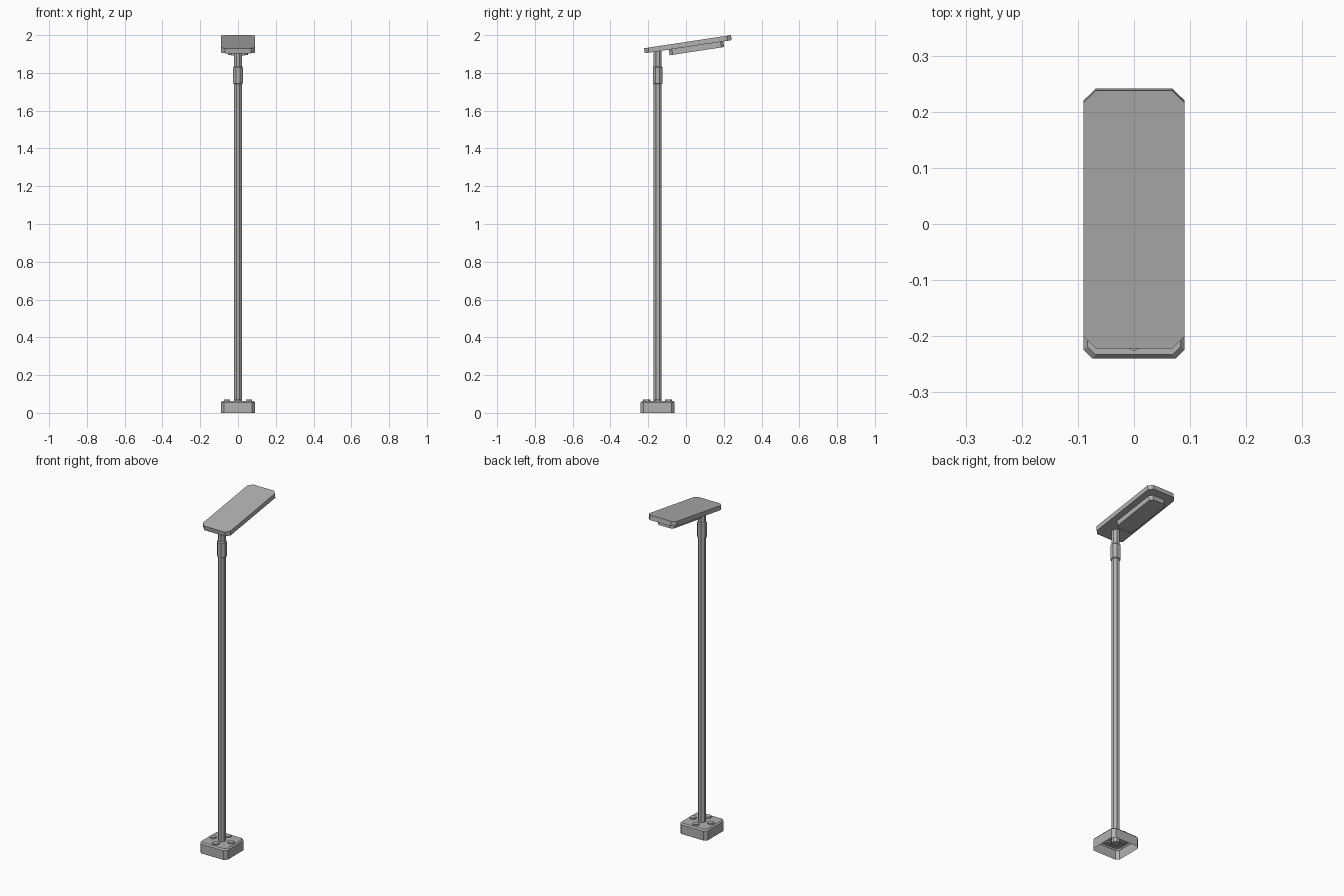
import bpy
import math

if "Cube" in bpy.data.objects:
    bpy.data.objects.remove(bpy.data.objects["Cube"])

POLE_Y = -0.15

# Dark grey painted metal
metal = bpy.data.materials.new("dark_grey_metal")
metal.diffuse_color = (0.44, 0.44, 0.44, 1)
metal.use_nodes = True
metal.node_tree.nodes["Principled BSDF"].inputs["Base Color"].default_value = metal.diffuse_color


def make(name, rings, cap_bottom=True, cap_top=True):
    """Loft rings of (x, y, z) points from bottom to top."""
    n = len(rings[0])
    verts = [p for ring in rings for p in ring]
    faces = [(k * n + i, k * n + (i + 1) % n, (k + 1) * n + (i + 1) % n, (k + 1) * n + i)
             for k in range(len(rings) - 1) for i in range(n)]
    if cap_bottom:
        faces.append(tuple(reversed(range(n))))
    if cap_top:
        faces.append(tuple(range(len(verts) - n, len(verts))))
    mesh = bpy.data.meshes.new(name)
    mesh.from_pydata(verts, [], faces)
    mesh.materials.append(metal)
    ob = bpy.data.objects.new(name, mesh)
    bpy.context.collection.objects.link(ob)
    return ob


def clipped_rect(hx, hy, c, z):
    """Rectangle with chamfered corners."""
    return [(x, y, z) for x, y in (
        (hx, -hy + c), (hx, hy - c), (hx - c, hy), (-hx + c, hy),
        (-hx, hy - c), (-hx, -hy + c), (-hx + c, -hy), (hx - c, -hy))]


def polygon(sides, r, z, turn=0.0):
    return [(r * math.cos(turn + math.tau * i / sides),
             r * math.sin(turn + math.tau * i / sides), z) for i in range(sides)]


# Base cover with a bevelled top edge, open underneath
base = make("base_cover", [clipped_rect(0.09, 0.09, 0.016, 0),
                           clipped_rect(0.09, 0.09, 0.016, 0.055),
                           clipped_rect(0.083, 0.083, 0.014, 0.063)], cap_bottom=False)
base.location.y = POLE_Y

# Four bolts on the base
for i in range(4):
    a = math.pi / 2 * i
    bolt = make(f"bolt_{i + 1}", [polygon(6, 0.019, 0.055, math.pi / 2),
                                  polygon(6, 0.019, 0.071, math.pi / 2)])
    bolt.location = (0.058 * math.cos(a), POLE_Y + 0.058 * math.sin(a), 0)

# Octagonal pole
T = math.pi / 8
pole = make("pole", [polygon(8, 0.0225, 0.03, T), polygon(8, 0.0225, 1.926, T)])
pole.location.y = POLE_Y

# Collar sleeve near the top
collar = make("collar", [polygon(8, 0.0225, 1.742, T), polygon(8, 0.028, 1.745, T),
                         polygon(8, 0.028, 1.828, T), polygon(8, 0.0225, 1.835, T)])
collar.location.y = POLE_Y

# Tilted lamp head and the light panel below it
TILT = math.radians(8.6)
head = make("lamp_head", [clipped_rect(0.09, 0.2325, 0.022, -0.027),
                          clipped_rect(0.09, 0.2325, 0.022, 0)])
head.location = (0, 0.008, 1.9652)
head.rotation_euler.x = TILT

light = make("light_panel", [clipped_rect(0.053, 0.146, 0.016, -0.057),
                             clipped_rect(0.053, 0.146, 0.016, -0.025)])
for v in light.data.vertices:
    v.co.y += 0.042
light.location = head.location
light.rotation_euler.x = TILT
